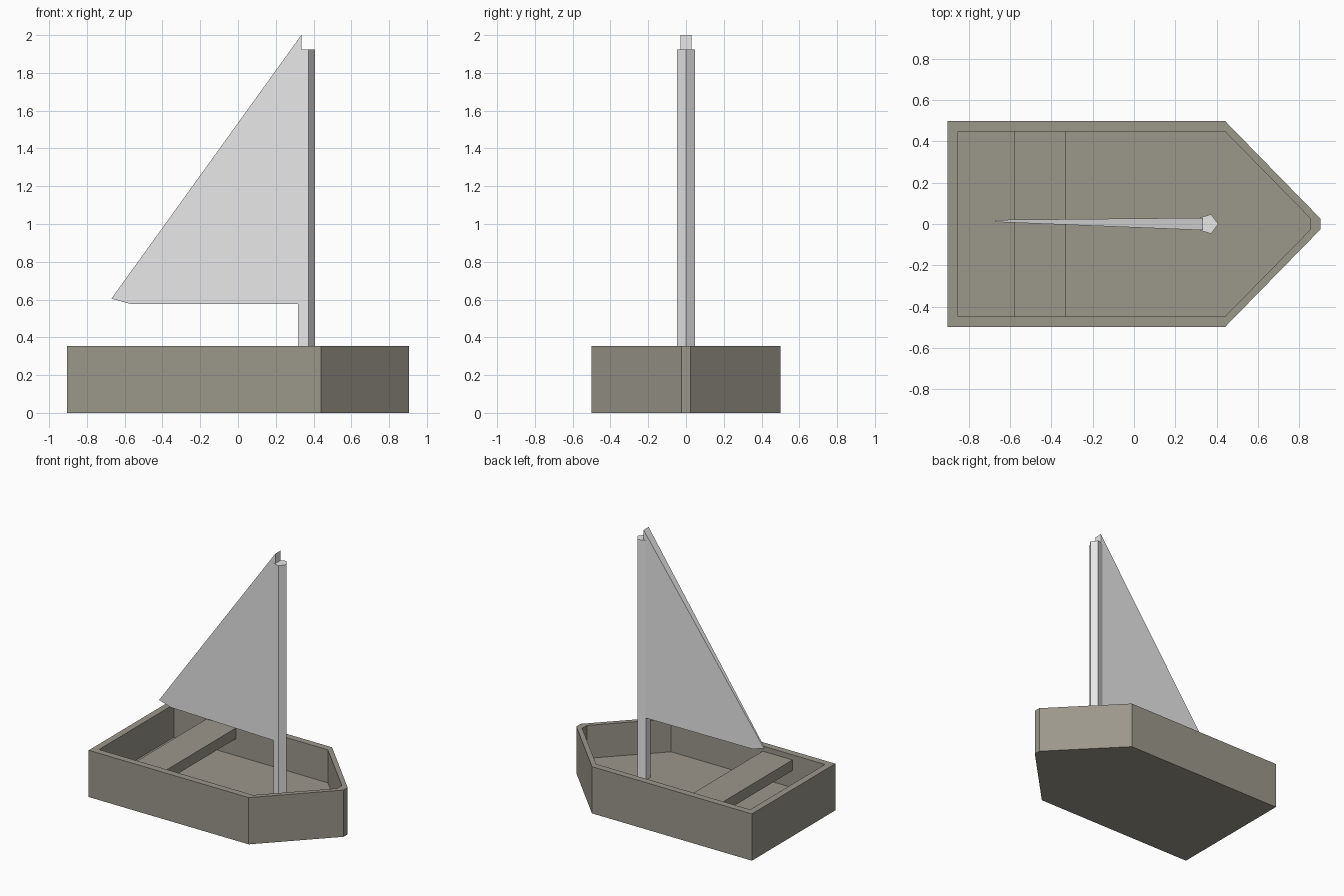
import bpy, bmesh, math

if "Cube" in bpy.data.objects:
    bpy.data.objects.remove(bpy.data.objects["Cube"])


def material(name, rgb):
    m = bpy.data.materials.new(name)
    m.diffuse_color = (*rgb, 1)
    m.use_nodes = True
    m.node_tree.nodes["Principled BSDF"].inputs["Base Color"].default_value = m.diffuse_color
    return m


WOOD = material("weathered wood", (0.33, 0.31, 0.26))
PALE = material("pale grey", (0.8, 0.8, 0.8))


def loft(name, rings, mat):
    """Closed solid skinned through rings of equal length, capped at both ends."""
    bm = bmesh.new()
    loops = [[bm.verts.new(p) for p in ring] for ring in rings]
    n = len(loops[0])
    for a, b in zip(loops, loops[1:]):
        for i in range(n):
            j = (i + 1) % n
            bm.faces.new((a[i], a[j], b[j], b[i]))
    bm.faces.new(loops[0][::-1])
    bm.faces.new(loops[-1])
    bmesh.ops.recalc_face_normals(bm, faces=bm.faces)
    mesh = bpy.data.meshes.new(name)
    bm.to_mesh(mesh)
    bm.free()
    mesh.materials.append(mat)
    ob = bpy.data.objects.new(name, mesh)
    bpy.context.collection.objects.link(ob)
    return ob


def at_height(outline, z):
    return [(x, y, z) for x, y in outline]


def mirrored(half):
    return half + [(x, -y) for x, y in reversed(half)]


# Hull: outer shell up to the rim, over the rim, and down to the floor
outer = mirrored([(-0.904, 0.5), (0.44, 0.5), (0.904, 0.025)])
inner = mirrored([(-0.853, 0.449), (0.44, 0.449), (0.853, 0.028)])
loft("hull", [at_height(outer, 0), at_height(outer, 0.355),
              at_height(inner, 0.355), at_height(inner, 0.105)], WOOD)

# Seat plank spanning the hull
plank = mirrored([(-0.58, 0.455), (-0.33, 0.455)])
loft("seat", [at_height(plank, 0.235), at_height(plank, 0.316)], WOOD)

# Five-sided mast
ring = [(0.358 + 0.05 * math.cos(k * math.tau / 5), 0.05 * math.sin(k * math.tau / 5))
        for k in range(5)]
loft("mast", [at_height(ring, 0.1), at_height(ring, 1.925)], PALE)

# Sail: thick at the mast, tapering to a thin trailing corner
LUFF, CLEW = 0.335, -0.67
profile = [(LUFF, 2.0), (CLEW, 0.605), (-0.57, 0.577), (LUFF, 0.577)]


def sail_side(y_mast, y_tip):
    return [(x, y_mast + (y_tip - y_mast) * (LUFF - x) / (LUFF - CLEW), z)
            for x, z in profile]


loft("sail", [sail_side(-0.03, 0.01), sail_side(0.03, 0.02)], PALE)
